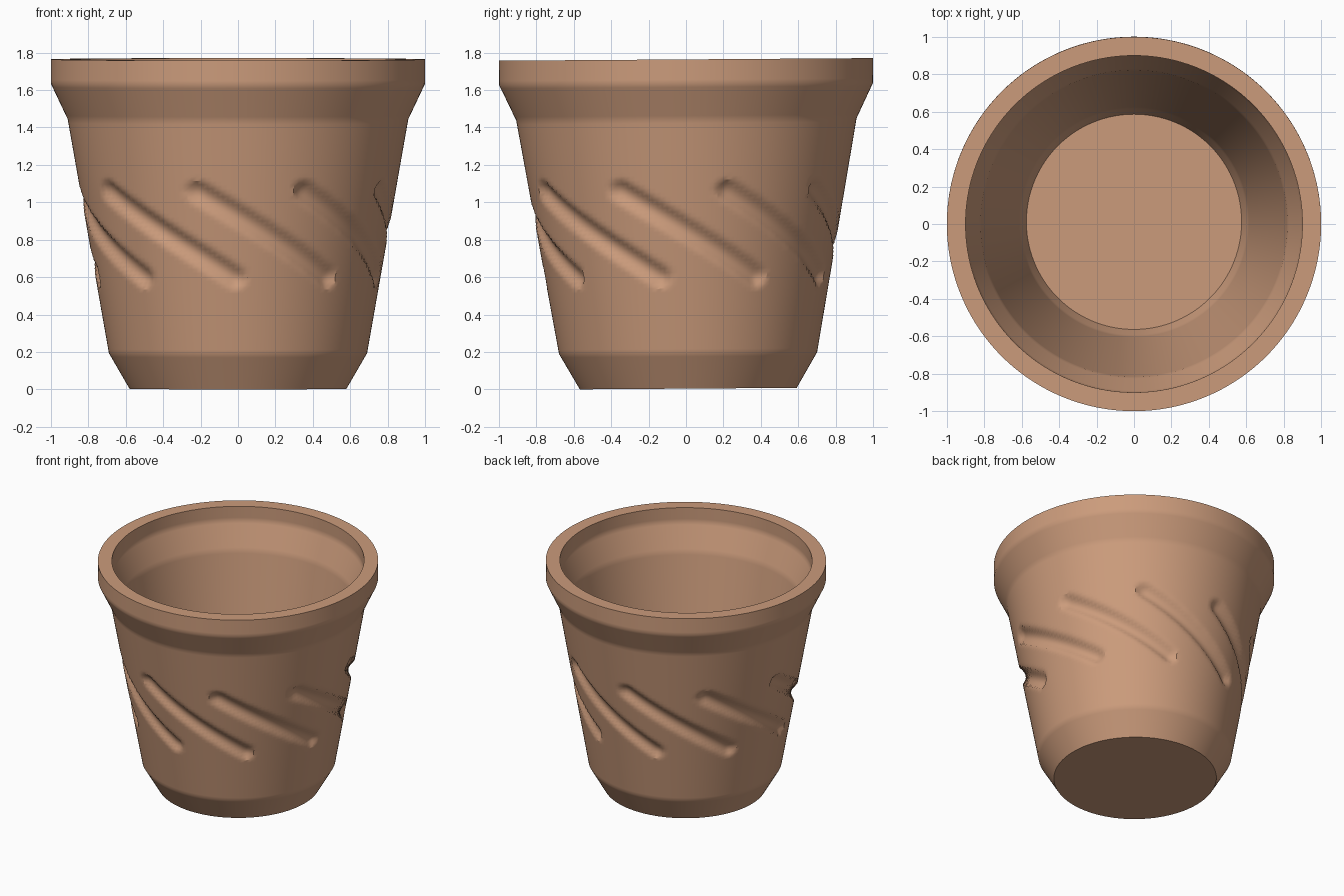
import bpy
import bmesh
import math
from mathutils import Matrix, Vector
from mathutils.geometry import intersect_point_line

cube = bpy.data.objects.get("Cube")
if cube:
    bpy.data.objects.remove(cube, do_unlink=True)

COLUMNS = 192
ROW_STEP = 0.022
GROOVES = 9
GROOVE_RADIUS = 0.06
GROOVE_DEPTH = 0.035
MEAN_RADIUS = 0.8
TILT = math.radians(0.4)

# Wall sections as (radius, height): outside going up, inside going down
OUTER = [(0.58, 0), (0.69, 0.19), (0.91, 1.44), (1.0, 1.63), (1.0, 1.76)]
INNER = [(0.9, 1.76), (0.9, 1.65), (0.82, 1.45), (0.61, 0.2), (0.575, 0.1)]


def resample(profile):
    """Split each profile segment into short even rows."""
    points = [Vector(profile[0])]
    for a, b in zip(map(Vector, profile), map(Vector, profile[1:])):
        n = max(1, round((b - a).length / ROW_STEP))
        points += [a.lerp(b, i / n) for i in range(1, n + 1)]
    return points


# One slanted groove on the unrolled wall, measured from its middle
HALF_SWEEP = math.radians(27) * MEAN_RADIUS
GROOVE_TOP = Vector((-HALF_SWEEP, 1.06, 0))
GROOVE_END = Vector((HALF_SWEEP, 0.6, 0))
FIRST_ANGLE = math.radians(42)


def groove_depth(angle, z):
    """Depth of the carved grooves at a place on the outer wall."""
    depth = 0
    for k in range(GROOVES):
        turn = angle - FIRST_ANGLE - math.tau * k / GROOVES
        turn = (turn + math.pi) % math.tau - math.pi
        p = Vector((turn * MEAN_RADIUS, z, 0))
        near, t = intersect_point_line(p, GROOVE_TOP, GROOVE_END)
        near = GROOVE_TOP.lerp(GROOVE_END, min(1, max(0, t)))
        d = (p - near).length / GROOVE_RADIUS
        if d < 1:
            depth = max(depth, GROOVE_DEPTH * (1 - d * d))
    return depth


def add_ring(bm, radius, z, carved):
    ring = []
    for i in range(COLUMNS):
        a = math.tau * i / COLUMNS
        r = radius - (groove_depth(a, z) if carved else 0)
        ring.append(bm.verts.new((r * math.cos(a), r * math.sin(a), z)))
    return ring


# Pot: one closed shell of outer wall, rim, inner wall, floor and base
bm = bmesh.new()
rings = [add_ring(bm, r, z, 0.5 < z < 1.2) for r, z in resample(OUTER)]
rings += [add_ring(bm, r, z, False) for r, z in resample(INNER)]
for low, high in zip(rings, rings[1:]):
    for i in range(COLUMNS):
        j = (i + 1) % COLUMNS
        bm.faces.new((low[i], low[j], high[j], high[i]))
bm.faces.new(rings[0][::-1])
bm.faces.new(rings[-1])

# Slight lean, then settle on the ground with the rim centred
bmesh.ops.transform(bm, matrix=Matrix.Rotation(TILT, 4, 'X'), verts=bm.verts)
lift = Vector((0, math.sin(TILT) * OUTER[-1][1], -min(v.co.z for v in bm.verts)))
bmesh.ops.translate(bm, vec=lift, verts=bm.verts)
bmesh.ops.recalc_face_normals(bm, faces=bm.faces)

mesh = bpy.data.meshes.new("flower_pot")
bm.to_mesh(mesh)
bm.free()
pot = bpy.data.objects.new("flower_pot", mesh)
bpy.context.collection.objects.link(pot)

# Terracotta
clay = bpy.data.materials.new("terracotta")
clay.use_nodes = True
colour = (0.6, 0.33, 0.2, 1)
clay.diffuse_color = colour
clay.node_tree.nodes["Principled BSDF"].inputs["Base Color"].default_value = colour
mesh.materials.append(clay)

bpy.ops.object.select_all(action='DESELECT')
pot.select_set(True)
bpy.context.view_layer.objects.active = pot
bpy.ops.object.shade_smooth_by_angle(angle=math.radians(30))
